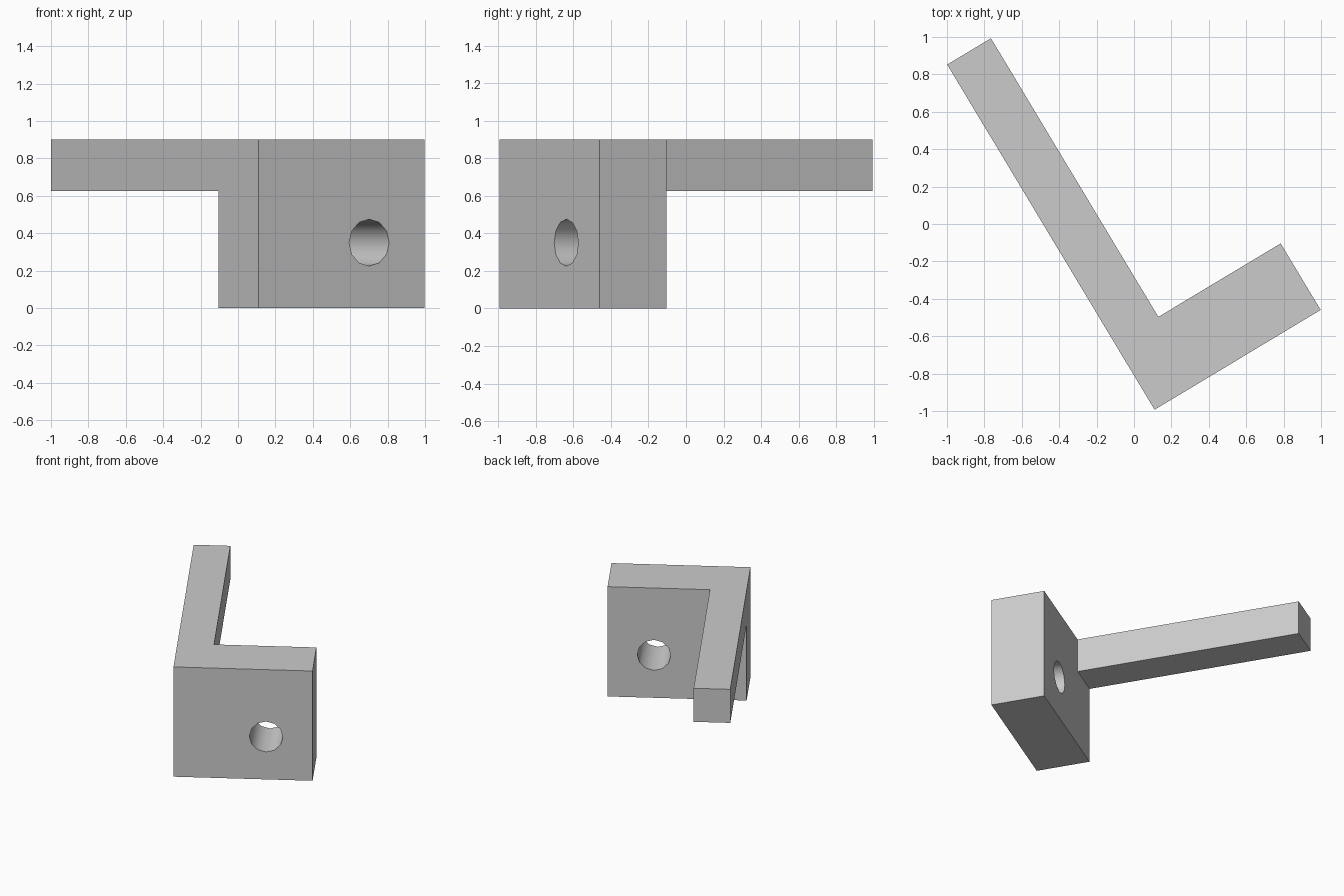
import bpy
import bmesh
from math import radians
from mathutils import Matrix

if "Cube" in bpy.data.objects:
    bpy.data.objects.remove(bpy.data.objects["Cube"], do_unlink=True)

# Bracket sizes, measured from its outer corner
PLATE_LENGTH, PLATE_DEPTH, HEIGHT = 1.036, 0.415, 0.9
ARM_LENGTH, ARM_WIDTH, ARM_BOTTOM = 2.153, 0.273, 0.625
HOLE_RADIUS, HOLE_ALONG, HOLE_HEIGHT = 0.125, 0.69, 0.35


def add_object(name, bm):
    bmesh.ops.recalc_face_normals(bm, faces=bm.faces[:])
    mesh = bpy.data.meshes.new(name)
    bm.to_mesh(mesh)
    bm.free()
    obj = bpy.data.objects.new(name, mesh)
    bpy.context.collection.objects.link(obj)
    return obj


def prism(name, outline, bottom, top):
    bm = bmesh.new()
    low = [bm.verts.new((x, y, bottom)) for x, y in outline]
    high = [bm.verts.new((x, y, top)) for x, y in outline]
    bm.faces.new(low)
    bm.faces.new(high)
    for i in range(len(outline)):
        j = (i + 1) % len(outline)
        bm.faces.new((low[i], low[j], high[j], high[i]))
    return add_object(name, bm)


def cut(target, cutter):
    cutter.hide_render = True
    mod = target.modifiers.new(cutter.name, 'BOOLEAN')
    mod.operation = 'DIFFERENCE'
    mod.solver = 'EXACT'
    mod.object = cutter
    bpy.ops.object.modifier_apply(modifier=mod.name)
    bpy.data.objects.remove(cutter, do_unlink=True)


# L-shaped body
bracket = prism("bracket", [(0, 0), (PLATE_LENGTH, 0), (PLATE_LENGTH, PLATE_DEPTH),
                            (ARM_WIDTH, PLATE_DEPTH), (ARM_WIDTH, ARM_LENGTH),
                            (0, ARM_LENGTH)], 0, HEIGHT)
bpy.ops.object.select_all(action='DESELECT')
bracket.select_set(True)
bpy.context.view_layer.objects.active = bracket

# Open space under the arm
cut(bracket, prism("arm_clearance", [(-1, PLATE_DEPTH), (2, PLATE_DEPTH), (2, 3), (-1, 3)],
                   -1, ARM_BOTTOM))

# Twelve-sided bolt hole through the plate
bm = bmesh.new()
bmesh.ops.create_cone(bm, cap_ends=True, segments=12, radius1=HOLE_RADIUS,
                      radius2=HOLE_RADIUS, depth=2,
                      matrix=Matrix.Translation((HOLE_ALONG, 0, HOLE_HEIGHT))
                      @ Matrix.Rotation(radians(90), 4, 'X'))
cut(bracket, add_object("bolt_hole", bm))

# Grey finish
grey = bpy.data.materials.new("grey")
grey.use_nodes = True
colour = (0.6, 0.6, 0.6, 1)
grey.diffuse_color = colour
grey.node_tree.nodes["Principled BSDF"].inputs["Base Color"].default_value = colour
bracket.data.materials.clear()
bracket.data.materials.append(grey)

# Smooth hole wall, crisp body edges, turned into place
bpy.ops.object.shade_smooth_by_angle(angle=radians(35))
bracket.rotation_euler.z = radians(31)
bracket.location = (0.11, -0.993, 0)
